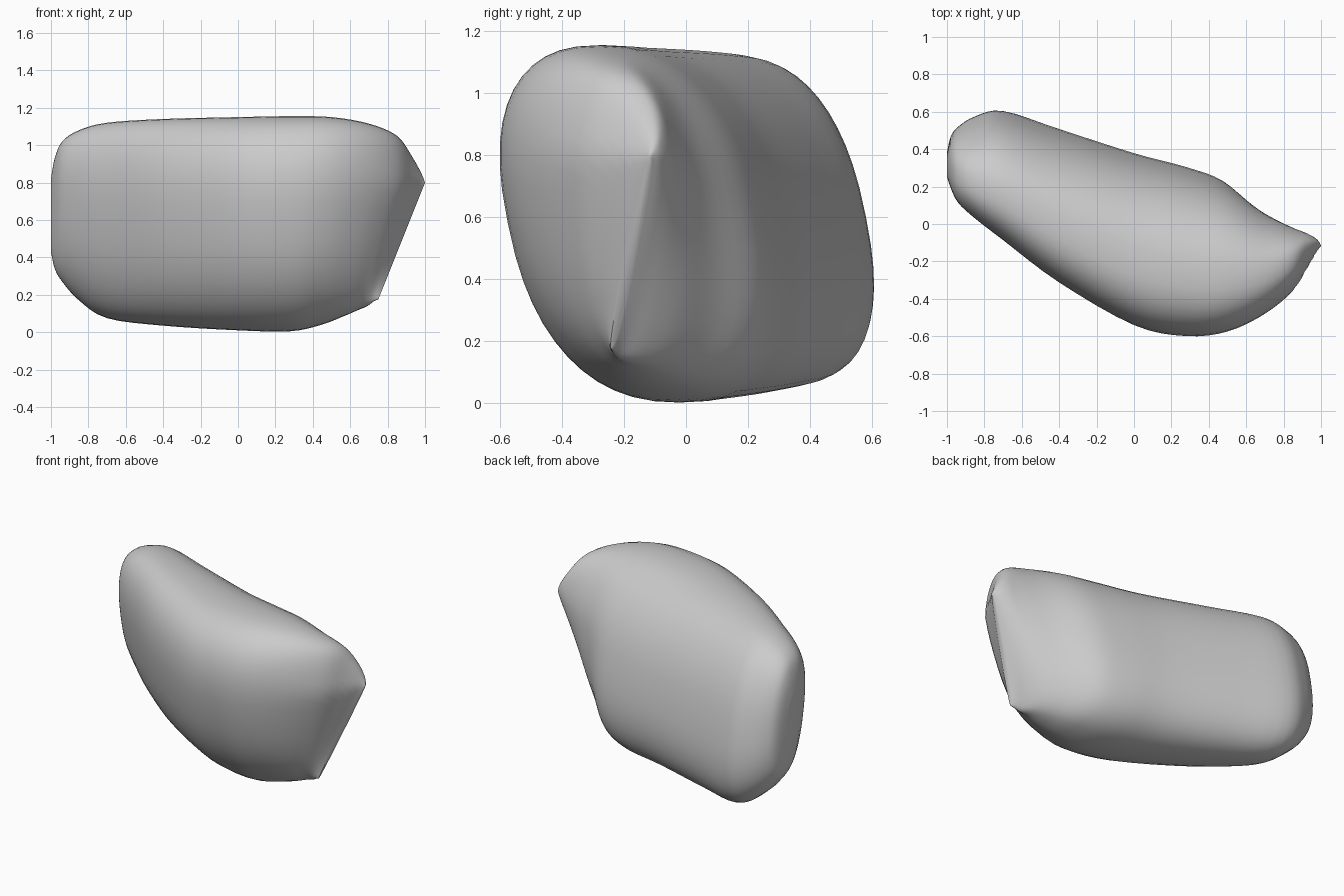
import bpy, bmesh, math
from mathutils import Vector

cube = bpy.data.objects.get("Cube")
if cube:
    bpy.data.objects.remove(cube, do_unlink=True)

# Cross-sections along the body:
# x, front y, back y, bottom z, top z, lean (y per z), slant (x per z)
SECTIONS = [
    (-1.0, .26, .38, .43, .82, -.1, 0),
    (-.98, .21, .46, .34, .93, -.15, 0),
    (-.94, .14, .51, .27, 1.02, -.18, 0),
    (-.85, .06, .555, .17, 1.08, -.2, 0),
    (-.7, -.06, .577, .075, 1.12, -.2, 0),
    (-.4, -.29, .48, .035, 1.14, -.2, 0),
    (0, -.52, .35, .01, 1.15, -.2, 0),
    (.28, -.578, .275, .005, 1.155, -.2, 0),
    (.5, -.55, .205, .04, 1.15, -.2, .07),
    (.7, -.465, .08, .085, 1.115, -.14, .19),
    (.85, -.36, 0, .12, 1.05, -.05, .3),
    (.93, -.265, -.05, .14, .94, .08, .36),
    (.98, -.2, -.1, .165, .85, .18, .4),
    (1.0, -.17, -.14, .175, .8, .2, .4),
]
STEPS = 4
SIDES = 48
POWER = 2 / 2.4


def blend(a, b, c, d, t):
    """Smooth curve through b and c."""
    return [.5 * (2*q + (r-p)*t + (2*p-5*q+4*r-s)*t*t + (3*q-p-3*r+s)*t**3)
            for p, q, r, s in zip(a, b, c, d)]


def rounded(v):
    return math.copysign(abs(v) ** POWER, v)


def ring(section):
    """One rounded, leaning cross-section."""
    x, front, back, low, high, lean, slant = section
    points = []
    for i in range(SIDES):
        a = math.tau * i / SIDES
        z = (low + high) / 2 + (high - low) / 2 * rounded(math.sin(a))
        y = (front + back) / 2 + (back - front) / 2 * rounded(math.cos(a))
        y += lean * (z - .6)
        points.append(Vector((x + slant * min(z - .8, 0), y, z)))
    return points


# Loft the cushion body
rings = []
last = len(SECTIONS) - 1
for i in range(last):
    near = [SECTIONS[min(max(i + k, 0), last)] for k in (-1, 0, 1, 2)]
    rings += [ring(blend(*near, s / STEPS)) for s in range(STEPS)]
rings.append(ring(SECTIONS[-1]))

bm = bmesh.new()
loops = [[bm.verts.new(p) for p in r] for r in rings]
for a, b in zip(loops, loops[1:]):
    for i in range(SIDES):
        j = (i + 1) % SIDES
        bm.faces.new((a[i], a[j], b[j], b[i]))
bm.faces.new(loops[0])
bm.faces.new(loops[-1])
bmesh.ops.recalc_face_normals(bm, faces=bm.faces)

mesh = bpy.data.meshes.new("cushion_body")
bm.to_mesh(mesh)
bm.free()
body = bpy.data.objects.new("cushion_body", mesh)
bpy.context.collection.objects.link(body)

# Plain grey surface
grey = bpy.data.materials.new("light_grey")
grey.use_nodes = True
colour = (.6, .6, .6, 1)
grey.diffuse_color = colour
grey.node_tree.nodes["Principled BSDF"].inputs["Base Color"].default_value = colour
mesh.materials.append(grey)

bpy.ops.object.select_all(action='DESELECT')
body.select_set(True)
bpy.context.view_layer.objects.active = body
bpy.ops.object.shade_smooth_by_angle(angle=math.radians(50))
